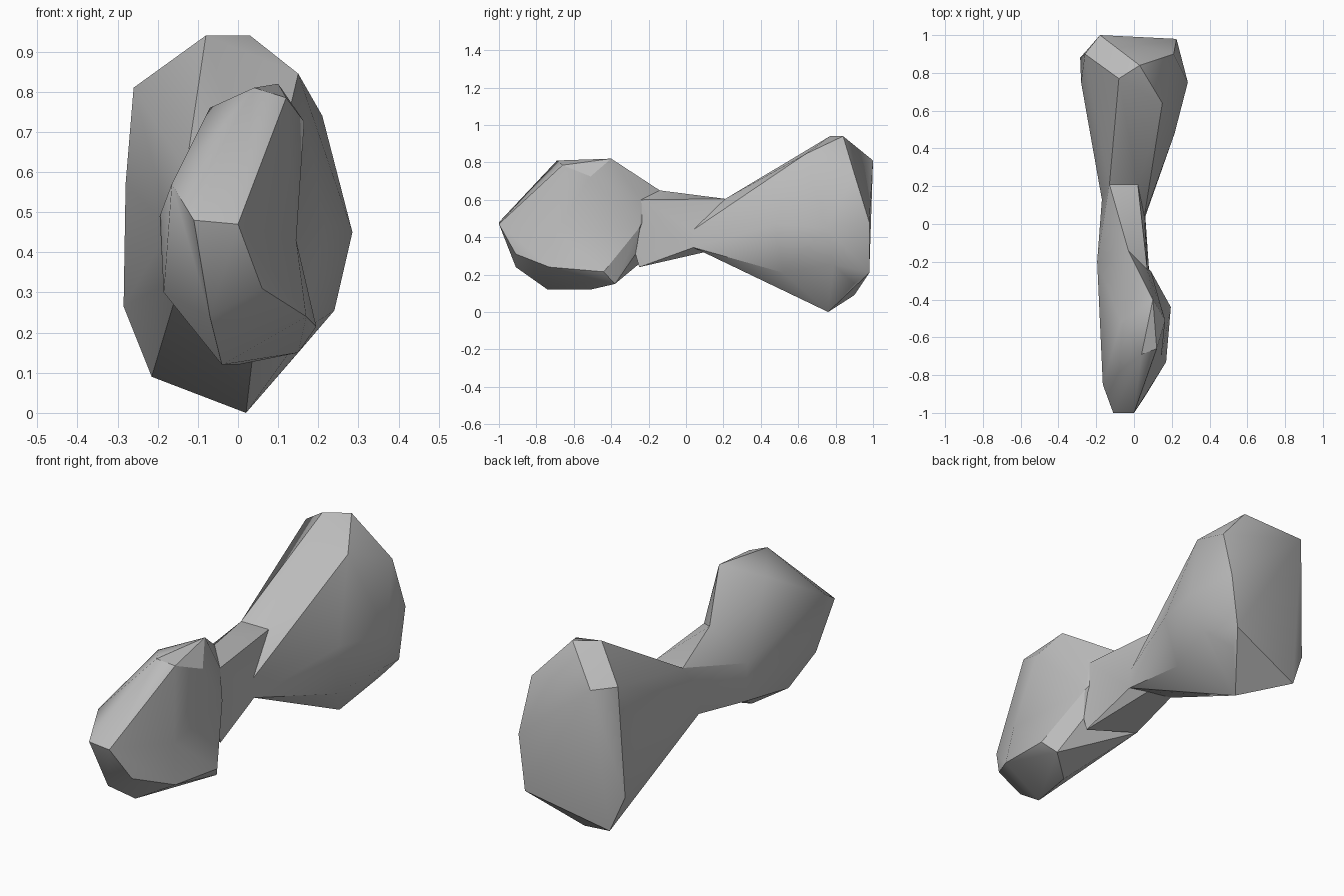
import bpy, bmesh
from math import radians

cube = bpy.data.objects.get("Cube")
if cube:
    bpy.data.objects.remove(cube, do_unlink=True)

stone = bpy.data.materials.new("stone_grey")
stone.use_nodes = True
stone.diffuse_color = (0.5, 0.5, 0.5, 1)
stone.node_tree.nodes["Principled BSDF"].inputs["Base Color"].default_value = (0.5, 0.5, 0.5, 1)


def hull(name, points):
    """Faceted convex lump around a few corner points."""
    bm = bmesh.new()
    for p in points:
        bm.verts.new(p)
    result = bmesh.ops.convex_hull(bm, input=bm.verts)
    loose = {v for v in result["geom_interior"] if isinstance(v, bmesh.types.BMVert)}
    bmesh.ops.delete(bm, geom=list(loose), context='VERTS')
    bmesh.ops.recalc_face_normals(bm, faces=bm.faces)
    mesh = bpy.data.meshes.new(name)
    bm.to_mesh(mesh)
    bm.free()
    mesh.materials.append(stone)
    obj = bpy.data.objects.new(name, mesh)
    bpy.context.collection.objects.link(obj)
    return obj


# corners shared by neighbouring lumps
nose = [(-.11, -1, .48), (0, -1, .47), (-.165, -.85, .57)]
left_flank = [(-.195, -.2, .49), (-.185, -.2, .3)]
valley = [(.145, -.7, .43), (.09, -.25, .45)]
shoulder = [(.07, -.24, .6), (-.03, -.14, .65)]
neck = [(-.13, .21, .605), (.02, .21, .605), (.055, .04, .44), (.06, .04, .345),
        (0, .1, .32), (-.17, .13, .46), (-.14, .1, .34)]

# narrow middle
shaft = hull("stone_body", left_flank + shoulder + neck + [(.08, -.27, .31), (.08, -.25, .24)])

# front end, split along the valley on its left side
front_top = hull("front_top", nose + left_flank + valley + shoulder + [
    (-.07, -.52, .76), (.04, -.69, .81), (.12, -.66, .785), (.1, -.4, .82), (.165, -.51, .725)])
front_base = hull("front_base", nose + left_flank + valley + [
    (.06, -.91, .31), (.17, -.73, .24), (.195, -.44, .215), (.15, -.38, .15),
    (0, -.51, .12), (-.04, -.74, .12), (-.07, -.91, .24), (.08, -.27, .31)])

# large back end
back_end = hull("back_end", neck + [
    (-.08, .77, .94), (.03, .84, .94), (-.26, .9, .81), (-.18, 1, .81),
    (.15, .64, .845), (.21, .9, .74), (.285, .75, .45), (.215, .48, .47),
    (.24, .79, .255), (.225, .98, .48), (.19, .98, .21), (.15, .9, .15),
    (.17, .52, .21), (.02, .76, 0), (-.13, .8, .085), (-.215, .9, .09),
    (-.285, .88, .265), (-.28, .75, .57), (-.255, .66, .4)])

# fuse the lumps into one body
bpy.context.view_layer.objects.active = shaft
shaft.select_set(True)
for lump in (front_top, front_base, back_end):
    join = shaft.modifiers.new("join", 'BOOLEAN')
    join.operation = 'UNION'
    join.solver = 'EXACT'
    join.object = lump
    bpy.ops.object.modifier_apply(modifier=join.name)
    bpy.data.objects.remove(lump, do_unlink=True)

bpy.ops.object.shade_smooth_by_angle(angle=radians(30))
